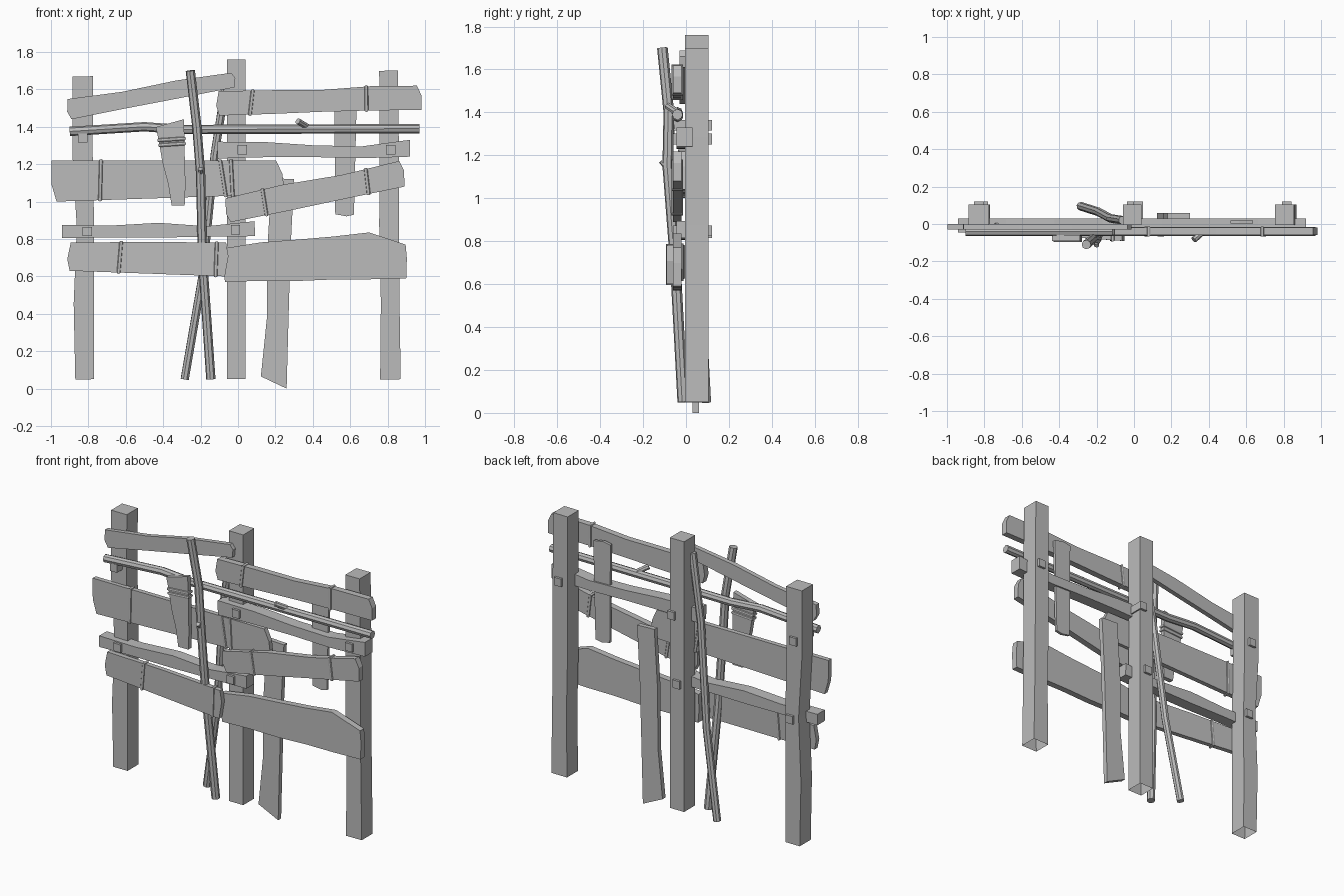
import bpy, bmesh, random
from mathutils import Vector

if "Cube" in bpy.data.objects:
    bpy.data.objects.remove(bpy.data.objects["Cube"])
random.seed(4)

# One weathered grey for all wood and rope
grey = bpy.data.materials.new("weathered_grey")
grey.use_nodes = True
grey.diffuse_color = (0.5, 0.5, 0.5, 1)
grey.node_tree.nodes["Principled BSDF"].inputs["Base Color"].default_value = grey.diffuse_color

# Front and back depth of each layer of timber
POST = (-0.005, 0.105)
OUTER = (-0.06, -0.02)
INNER = (-0.03, 0)
RAIL = (-0.045, 0.03)
PEG = (-0.06, 0.12)
BEHIND = (0.03, 0.06)
THIN_BEHIND = (0.003, 0.02)
HANGING = (-0.09, -0.06)


def along(points, t):
    """Point at fraction t of an evenly spaced edge."""
    position = t * (len(points) - 1)
    i = min(int(position), len(points) - 2)
    return points[i].lerp(points[i + 1], position - i)


class Plank:
    """Board whose near edge runs straight from start to end, with widths spread evenly along it."""

    def __init__(self, name, start, end, widths, layer,
                 ragged=0.006, chip=0.015, skew=(0, 0), swing=0, open_bottom=False):
        start, end = Vector(start), Vector(end)
        direction = (end - start).normalized()
        across = Vector((-direction.y, direction.x))
        self.name, self.layer, self.swing = name, layer, swing
        self.low, self.high = [], []
        last = len(widths) - 1
        for i, width in enumerate(widths):
            base = start.lerp(end, i / last)
            jitter = ragged if 0 < i < last else 0
            self.low.append(base + across * random.uniform(-jitter, jitter))
            self.high.append(base + across * (width + random.uniform(-jitter, jitter)))
        self.high[0] += direction * skew[0]
        self.high[-1] += direction * skew[1]

        # Splintered tips stick out between the corners of each end
        near_tip, far_tip = [], []
        if chip:
            near_tip = [self.low[0].lerp(self.high[0], 0.4) - direction * chip]
            far_tip = [self.low[-1].lerp(self.high[-1], 0.6) + direction * chip]
        outline = self.low + far_tip + self.high[::-1] + near_tip

        bm = bmesh.new()
        length = (end - start).length
        corners = []
        for p in outline:
            drift = swing * (p - start).dot(direction) / length
            corners.append(bm.verts.new((p.x, layer[0] + drift, p.y)))
        face = bm.faces.new(corners)
        extruded = bmesh.ops.extrude_face_region(bm, geom=[face], use_keep_orig=True)
        moved = [g for g in extruded["geom"] if isinstance(g, bmesh.types.BMVert)]
        bmesh.ops.translate(bm, verts=moved, vec=(0, layer[1] - layer[0], 0))
        bmesh.ops.recalc_face_normals(bm, faces=bm.faces)
        if open_bottom:
            base = [f for f in bm.faces if f.normal.z < -0.9]
            bmesh.ops.delete(bm, geom=base, context="FACES")
        mesh = bpy.data.meshes.new(name)
        bm.to_mesh(mesh)
        bm.free()
        mesh.materials.append(grey)
        bpy.context.collection.objects.link(bpy.data.objects.new(name, mesh))

    def middle(self, t):
        return along(self.low, t).lerp(along(self.high, t), 0.5)

    def tie(self, t):
        """Wrap a slightly leaning rope round the board."""
        lean = random.uniform(-0.01, 0.01)
        top, bottom = along(self.high, t + lean), along(self.low, t - lean)
        front, back = [y + self.swing * t for y in self.layer]
        path = [(top, front), (top, back), (bottom, back), (bottom, front)]
        tube(self.name + "_rope", [(p.x, y, p.y) for p, y in path], radius=0.01, cyclic=True)


def tube(name, points, radius, cyclic=False):
    """Round rod along a path, turned into a mesh."""
    curve = bpy.data.curves.new(name, "CURVE")
    curve.dimensions = "3D"
    curve.bevel_depth = radius
    curve.bevel_resolution = 2
    curve.use_fill_caps = not cyclic
    spline = curve.splines.new("POLY")
    spline.points.add(len(points) - 1)
    for target, p in zip(spline.points, points):
        target.co = (*p, 1)
    spline.use_cyclic_u = cyclic
    curve.materials.append(grey)
    obj = bpy.data.objects.new(name, curve)
    bpy.context.collection.objects.link(obj)
    bpy.ops.object.select_all(action="DESELECT")
    obj.select_set(True)
    bpy.context.view_layer.objects.active = obj
    bpy.ops.object.convert(target="MESH")
    bpy.ops.object.shade_smooth_by_angle()


def peg(centre, size=0.05):
    """Square peg driven through from front to back."""
    corner = centre - Vector((size, size)) / 2
    Plank("peg", corner, corner + Vector((size, 0)), (size, size), PEG, ragged=0, chip=0)


# Upright posts, hollow underneath
for name, foot, top, widths in [
    ("left_post", (-0.77, 0.05), (-0.775, 1.67), (0.1, 0.11, 0.09, 0.11, 0.11)),
    ("middle_post", (0.04, 0.05), (0.04, 1.76), (0.1, 0.1)),
    ("right_post", (0.87, 0.05), (0.855, 1.7), (0.11, 0.1, 0.11, 0.1, 0.1)),
]:
    Plank(name, foot, top, widths, POST, ragged=0.004, chip=0, open_bottom=True)

# Broken horizontal planks
top_left = Plank("top_left_plank", (-0.89, 1.44), (-0.02, 1.61), (0.11, 0.09, 0.1, 0.08), INNER)
top_right = Plank("top_right_plank", (-0.1, 1.46), (0.98, 1.49),
                  (0.13, 0.13, 0.12, 0.13, 0.13), OUTER, skew=(0, -0.02))
centre_left = Plank("centre_left_plank", (-0.97, 1), (0.25, 1.04), (0.22, 0.2, 0.18),
                    INNER, ragged=0, skew=(-0.02, -0.04))
centre_right = Plank("centre_right_plank", (-0.04, 0.89), (0.89, 1.08),
                     (0.13, 0.14, 0.13, 0.14), OUTER)
bottom_left = Plank("bottom_left_plank", (-0.9, 0.63), (-0.07, 0.6), (0.15, 0.17, 0.18),
                    INNER, ragged=0, swing=-0.06)
Plank("bottom_right_plank", (-0.07, 0.57), (0.9, 0.59),
      (0.18, 0.21, 0.22, 0.23, 0.25, 0.18), OUTER, ragged=0.003, chip=0.005)

# Thick wavy rails, pegged to the posts
upper_rail = Plank("upper_rail", (-0.11, 1.23), (0.92, 1.24),
                   (0.09, 0.08, 0.06, 0.06, 0.09), RAIL, chip=0)
lower_rail = Plank("lower_rail", (-0.94, 0.805), (0.09, 0.815),
                   (0.07, 0.06, 0.08, 0.06, 0.08), RAIL, chip=0)
for rail in (upper_rail, lower_rail):
    for t in (0.13, 0.9):
        peg(rail.middle(t))
peg(Vector((-0.83, 1.34)))

# Upright loose boards
Plank("long_back_board", (0.26, 0), (0.3, 1.12), (0.14, 0.12, 0.13, 0.12), BEHIND,
      chip=0, skew=(0.06, 0))
Plank("short_back_board", (0.62, 0.93), (0.635, 1.55), (0.1, 0.12), THIN_BEHIND, chip=0.01)
hanging = Plank("hanging_board", (-0.285, 0.98), (-0.29, 1.44),
                (0.07, 0.09, 0.12, 0.13, 0.15), HANGING, chip=0, skew=(0, -0.04))

# Rope bindings
for plank, places in [
    (top_right, (0.16, 0.73)),
    (centre_left, (0.2, 0.74, 0.78)),
    (centre_right, (0.21, 0.8)),
    (bottom_left, (0.32, 0.94)),
    (hanging, (0.71, 0.77)),
]:
    for t in places:
        plank.tie(t)

# Round poles and their twig stubs
tube("cross_pole", [(-0.9, -0.04, 1.375), (-0.5, -0.04, 1.4), (-0.3, -0.04, 1.385),
                    (0.97, -0.04, 1.39)], radius=0.025)
tube("front_pole", [(-0.145, -0.015, 0.05), (-0.19, -0.05, 0.7), (-0.2, -0.085, 1.15),
                    (-0.22, -0.08, 1.4), (-0.255, -0.11, 1.7)], radius=0.025)
tube("back_pole", [(-0.285, 0.095, 0.05), (-0.19, 0.065, 0.6), (-0.125, 0.03, 1.25),
                   (-0.06, 0.02, 1.66)], radius=0.023)
tube("cross_pole_twig", [(0.37, -0.04, 1.4), (0.32, -0.085, 1.43)], radius=0.017)
tube("front_pole_twig", [(-0.2, -0.085, 1.14), (-0.2, -0.115, 1.175)], radius=0.014)
